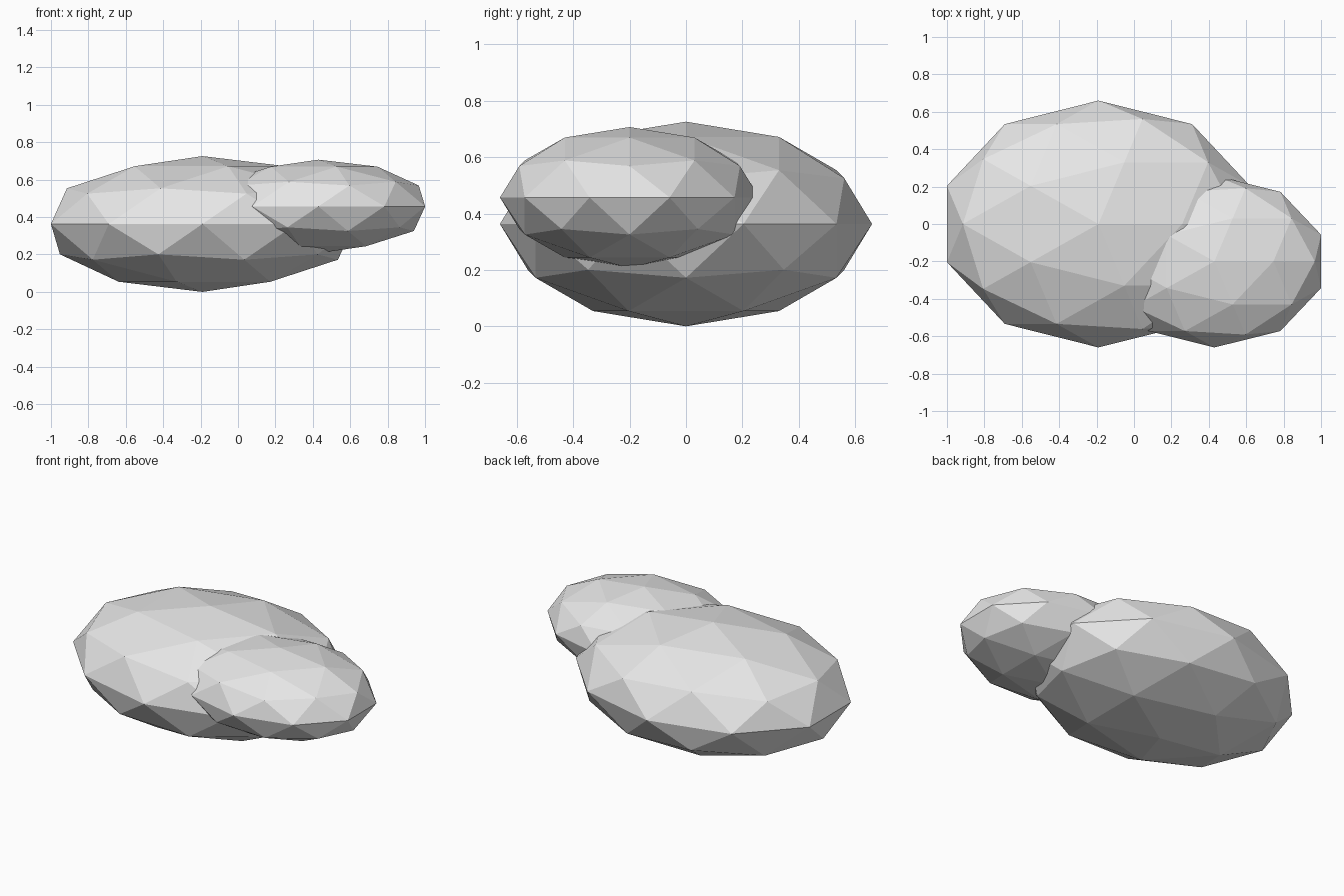
import bpy

cube = bpy.data.objects.get("Cube")
if cube:
    bpy.data.objects.remove(cube, do_unlink=True)

# Single pale grey colour
grey = bpy.data.materials.new("pale_grey")
grey.use_nodes = True
colour = (0.8, 0.8, 0.8, 1)
grey.diffuse_color = colour
grey.node_tree.nodes["Principled BSDF"].inputs["Base Color"].default_value = colour


def faceted_puff(name, centre, radii):
    """Flattened low-poly ball with flat faces."""
    bpy.ops.mesh.primitive_ico_sphere_add(subdivisions=2, radius=1, location=centre)
    puff = bpy.context.object
    puff.name = name
    puff.scale = radii
    bpy.ops.object.transform_apply(location=False, rotation=False, scale=True)
    bpy.ops.object.shade_flat()
    puff.data.materials.append(grey)
    return puff


# Two overlapping lobes
faceted_puff("large_lobe", (-0.19, 0, 0.363), (0.852, 0.66, 0.363))
faceted_puff("small_lobe", (0.43, -0.2, 0.457), (0.6, 0.46, 0.25))
